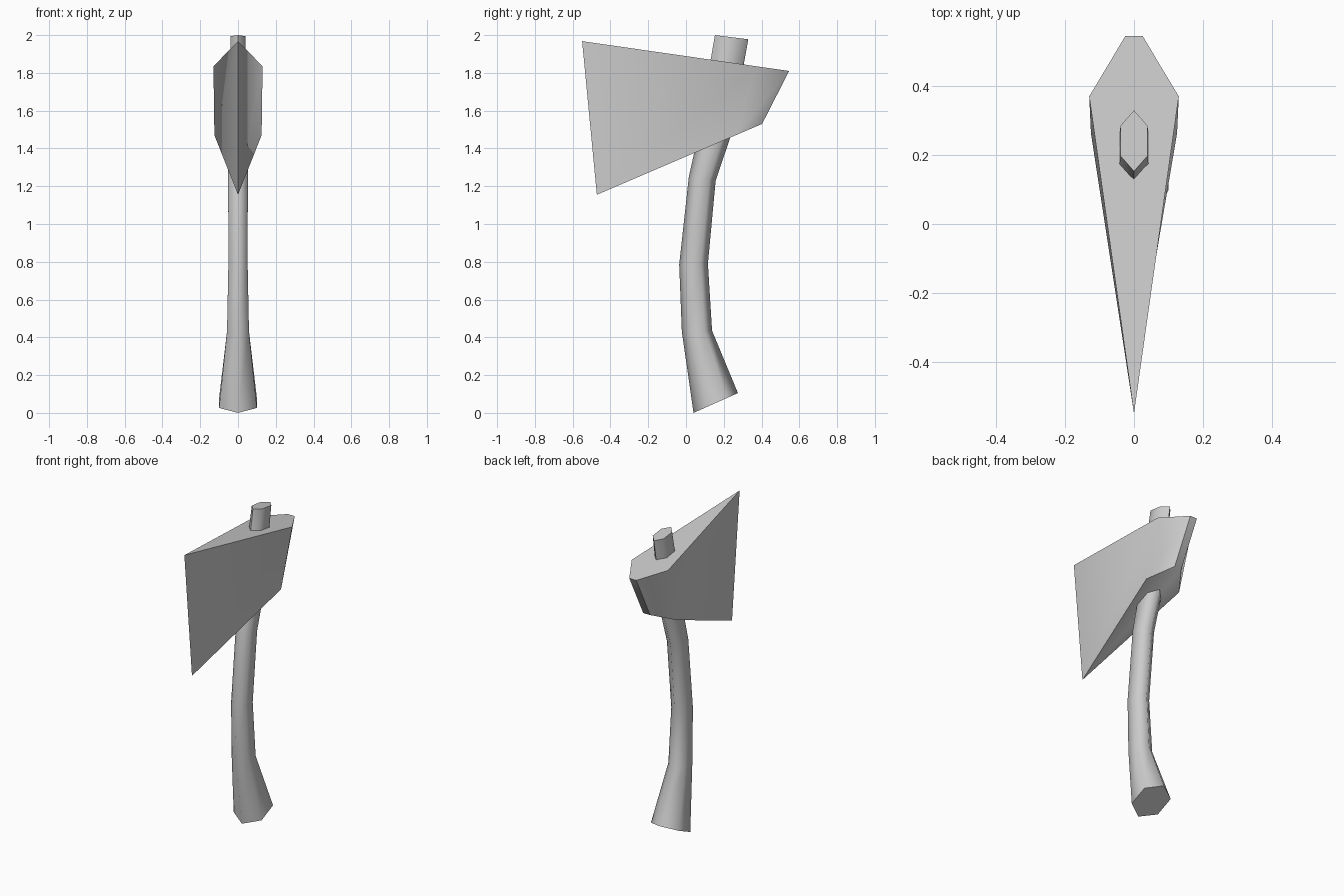
import bpy, bmesh, math
from mathutils import Vector

old = bpy.data.objects.get("Cube")
if old:
    bpy.data.objects.remove(old, do_unlink=True)

grey = bpy.data.materials.new("plain grey")
grey.use_nodes = True
grey.diffuse_color = (0.6, 0.6, 0.6, 1)
grey.node_tree.nodes["Principled BSDF"].inputs["Base Color"].default_value = (0.6, 0.6, 0.6, 1)


def loft(name, rings, smooth_angle):
    """Skin equal-sized rings of points and cap both ends."""
    bm = bmesh.new()
    loops = [[bm.verts.new(p) for p in ring] for ring in rings]
    n = len(loops[0])
    for low, high in zip(loops, loops[1:]):
        for i in range(n):
            j = (i + 1) % n
            bm.faces.new((low[i], low[j], high[j], high[i]))
    bm.faces.new(loops[0][::-1])
    bm.faces.new(loops[-1])
    bmesh.ops.recalc_face_normals(bm, faces=bm.faces)
    mesh = bpy.data.meshes.new(name)
    bm.to_mesh(mesh)
    bm.free()
    mesh.materials.append(grey)
    ob = bpy.data.objects.new(name, mesh)
    bpy.context.collection.objects.link(ob)
    bpy.ops.object.select_all(action='DESELECT')
    ob.select_set(True)
    bpy.context.view_layer.objects.active = ob
    bpy.ops.object.shade_smooth_by_angle(angle=math.radians(smooth_angle))
    return ob


def hexagon(front, back, half_width):
    """Six-sided section with points at front and back, flats at the sides."""
    a, b = Vector((0, *front)), Vector((0, *back))
    side = Vector((half_width, 0, 0))
    near, far = a.lerp(b, 0.25), a.lerp(b, 0.75)
    return [a, near + side, far + side, b, far - side, near - side]


def wedge(edge, back, widest, half_width, back_half):
    """Section of the axe head: thin cutting edge, wide cheeks, narrow back."""
    a, b = Vector((0, *edge)), Vector((0, *back))
    cheek = a.lerp(b, widest)
    wide, narrow = Vector((half_width, 0, 0)), Vector((back_half, 0, 0))
    return [a, cheek + wide, b + narrow, b - narrow, cheek - wide]


# Curved handle, from the flared foot up through the head: front, back, half width
handle_sections = [
    ((0.04, 0.0), (0.275, 0.105), 0.10),
    ((-0.022, 0.43), (0.138, 0.435), 0.058),
    ((-0.036, 0.785), (0.116, 0.79), 0.051),
    ((0.015, 1.25), (0.157, 1.23), 0.052),
    ((0.055, 1.43), (0.235, 1.46), 0.052),
    ((0.153, 2.0), (0.33, 1.978), 0.039),
]
loft("handle", [hexagon(*s) for s in handle_sections], 75)

# Wedge-shaped axe head
loft("axe_head", [
    wedge((-0.472, 1.155), (0.403, 1.53), 0.84, 0.125, 0.025),
    wedge((-0.55, 1.968), (0.546, 1.81), 0.84, 0.13, 0.025),
], 50)
